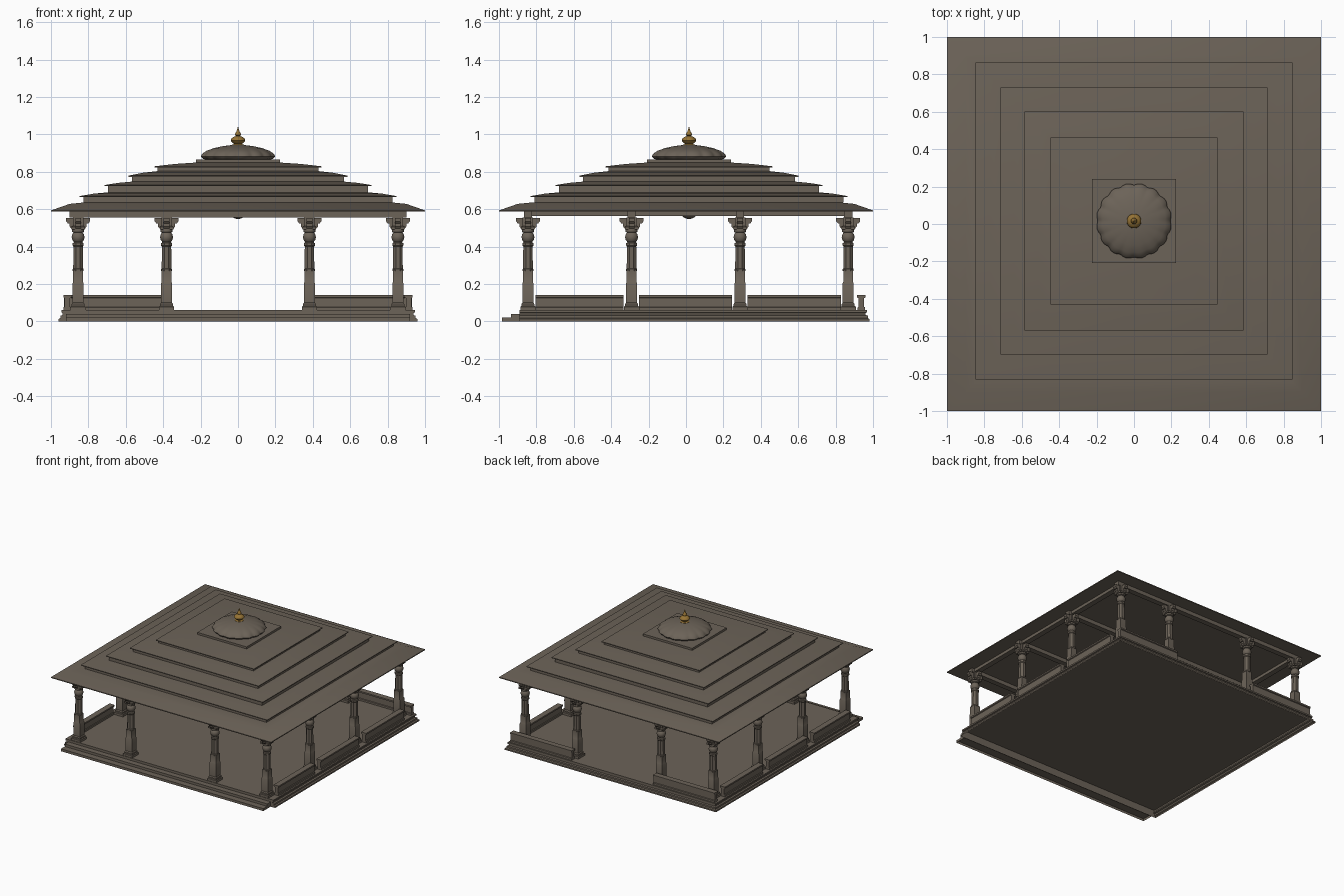
import bpy, bmesh, math
from mathutils import Matrix

if "Cube" in bpy.data.objects:
    bpy.data.objects.remove(bpy.data.objects["Cube"])

CY = 0.016  # the pavilion body sits slightly behind the middle


def material(name, rgb):
    m = bpy.data.materials.new(name)
    m.diffuse_color = (*rgb, 1)
    m.use_nodes = True
    m.node_tree.nodes["Principled BSDF"].inputs["Base Color"].default_value = m.diffuse_color
    return m


STONE = material("brown_stone", (0.150, 0.125, 0.098))
GOLD = material("gold", (0.30, 0.17, 0.035))


def rings(bm, profile, sides, lobes=0, depth=0.0):
    """Stack rings of (radius, z); radius is half width when sides == 4."""
    k = 1 / math.cos(math.pi / sides) if sides <= 8 else 1
    rmax = max(r for r, z in profile)
    loops = []
    for r, z in profile:
        loop = []
        for i in range(sides):
            a = 2 * math.pi * (i + 0.5) / sides
            dip = depth * (r / rmax) ** 3 * (1 - abs(math.sin(a * lobes / 2)))
            rr = r * k * (1 - dip)
            loop.append(bm.verts.new((rr * math.cos(a), rr * math.sin(a), z)))
        loops.append(loop)
    for lo, hi in zip(loops, loops[1:]):
        for i in range(sides):
            j = (i + 1) % sides
            bm.faces.new((lo[i], lo[j], hi[j], hi[i]))
    bm.faces.new(loops[0][::-1])
    bm.faces.new(loops[-1])


def box(bm, x0, x1, y0, y1, z0, z1):
    m = Matrix.Translation(((x0 + x1) / 2, (y0 + y1) / 2, (z0 + z1) / 2))
    bmesh.ops.create_cube(bm, size=1, matrix=m @ Matrix.Diagonal((x1 - x0, y1 - y0, z1 - z0, 1)))


def open_bottom(bm):
    """Remove the faces that rest on the ground."""
    low = [f for f in bm.faces if all(v.co.z < 0.001 for v in f.verts)]
    bmesh.ops.recalc_face_normals(bm, faces=bm.faces)
    bmesh.ops.delete(bm, geom=low, context='FACES_ONLY')


def prism(bm, outline, length, matrix):
    """Extrude a closed (u, z) outline along local y, centred."""
    f = bm.faces.new([bm.verts.new((u, -length / 2, z)) for u, z in outline])
    ext = bmesh.ops.extrude_face_region(bm, geom=[f])["geom"]
    top = [v for v in ext if isinstance(v, bmesh.types.BMVert)]
    bmesh.ops.translate(bm, vec=(0, length, 0), verts=top)
    base = [v for v in bm.verts if v.is_valid and v not in top][-len(outline):]
    bmesh.ops.transform(bm, matrix=matrix, verts=base + top)


def to_mesh(name, bm, mat, angle=0, closed=True):
    if closed:
        bmesh.ops.recalc_face_normals(bm, faces=bm.faces)
    me = bpy.data.meshes.new(name)
    bm.to_mesh(me)
    bm.free()
    me.materials.append(mat)
    if angle:
        me.shade_smooth()
        me.set_sharp_from_angle(angle=math.radians(angle))
    return me


def place(name, me, loc=(0, 0, 0)):
    ob = bpy.data.objects.new(name, me)
    ob.location = loc
    bpy.context.collection.objects.link(ob)
    return ob


# moulded hollow plinth, shortened at the front to leave room for the steps
bm = bmesh.new()
rings(bm, [(0.96, 0), (0.96, 0.012), (0.95, 0.017), (0.95, 0.03), (0.938, 0.034),
           (0.938, 0.045), (0.945, 0.048), (0.945, 0.06)], 4)
for v in bm.verts:
    v.co.y = v.co.y + 0.022 if v.co.y > 0 else -0.89
open_bottom(bm)
place("plinth", to_mesh("plinth", bm, STONE, closed=False))

# front steps, a little narrower than the plinth
bm = bmesh.new()
box(bm, -0.92, 0.92, -0.985, -0.89, 0, 0.02)
box(bm, -0.92, 0.92, -0.935, -0.89, 0.02, 0.04)
open_bottom(bm)
place("front_steps", to_mesh("front_steps", bm, STONE, closed=False))

# column with base, square and octagonal shaft, ball neck and bracket capital
bm = bmesh.new()
rings(bm, [(0.041, 0.06), (0.041, 0.078), (0.035, 0.082), (0.035, 0.092), (0.029, 0.10),
           (0.029, 0.205), (0.026, 0.21), (0.026, 0.275)], 4)
rings(bm, [(0.029, 0.27), (0.029, 0.28), (0.026, 0.283), (0.025, 0.40), (0.029, 0.405),
           (0.029, 0.418), (0.023, 0.422), (0.023, 0.43)], 8)
rings(bm, [(0.023, 0.425), (0.031, 0.434), (0.035, 0.45), (0.031, 0.466), (0.024, 0.474),
           (0.032, 0.478), (0.032, 0.49), (0.025, 0.495)], 20)
rings(bm, [(0.036, 0.49), (0.036, 0.505), (0.028, 0.51), (0.028, 0.556)], 4)
half = [(0.064, 0.553), (0.064, 0.535), (0.055, 0.524), (0.046, 0.524), (0.046, 0.508),
        (0.038, 0.497), (0.02, 0.497)]
bracket = half + [(-u, z) for u, z in reversed(half)]
for turn in (0, math.pi / 2):
    prism(bm, bracket, 0.03, Matrix.Rotation(turn, 4, 'Z'))
column = to_mesh("column", bm, STONE, 35)

XS = (-0.855, -0.382, 0.382, 0.855)
YS = (-0.845, -0.291, 0.289, 0.867)
for x in XS:
    for y in YS:
        if abs(x) > 0.8 or abs(y) > 0.8:
            place("column", column, (x, y, 0))

# beams: one across each column row, and one along each side
bm = bmesh.new()
for y in YS:
    box(bm, -0.90, 0.90, y - 0.022, y + 0.022, 0.555, 0.59)
for x in (XS[0], XS[-1]):
    box(bm, x - 0.022, x + 0.022, YS[0], YS[-1], 0.562, 0.589)
place("beams", to_mesh("beams", bm, STONE))

# parapets: cap, panel and foot in one section
section = [(-0.017, 0.06), (0.023, 0.06), (0.023, 0.075), (0.017, 0.078), (0.017, 0.124),
           (0.024, 0.128), (0.024, 0.14), (-0.022, 0.14), (-0.022, 0.128), (-0.012, 0.124),
           (-0.012, 0.078), (-0.017, 0.075)]


def parapet(name, mid, length, at, angle):
    bm = bmesh.new()
    c, s = math.cos(angle), math.sin(angle)
    loc = Matrix.Translation((at * c - mid * s, at * s + mid * c, 0))
    prism(bm, section, length, loc @ Matrix.Rotation(angle, 4, 'Z'))
    place(name, to_mesh(name, bm, STONE))


for y0, y1 in ((-0.805, -0.333), (-0.25, 0.247), (0.33, 0.828)):
    parapet("right_parapet", (y0 + y1) / 2, y1 - y0, 0.91, 0)
    parapet("left_parapet", -(y0 + y1) / 2, y1 - y0, 0.91, math.pi)
for side in (-1, 1):
    parapet("back_parapet", side * 0.65, 0.56, 0.935, math.pi / 2)

# wide eave
bm = bmesh.new()
rings(bm, [(1.0, 0.586), (1.0, 0.593), (0.90, 0.628), (0.82, 0.636)], 4)
place("eave", to_mesh("eave", bm, STONE, 40))

# stepped roof as one shell: each tier is a wall, an overhanging lip and a gentle slope
profile = []
for wall, z0, lip, z1, inner, z2 in (
        (0.825, 0.634, 0.847, 0.664, 0.695, 0.690),
        (0.695, 0.690, 0.713, 0.723, 0.568, 0.747),
        (0.568, 0.747, 0.585, 0.773, 0.431, 0.803),
        (0.431, 0.803, 0.446, 0.823, 0.224, 0.849)):
    mid = lip + (inner - lip) * 0.5
    profile += [(wall, z0 + 0.0005), (wall, z1), (lip, z1), (lip, z1 + 0.006),
                (mid, z1 + (z2 - z1) * 0.72), (inner, z2)]
profile += [(0.224, 0.866)]
bm = bmesh.new()
rings(bm, profile, 4)
place("stepped_roof", to_mesh("stepped_roof", bm, STONE, 40), (0, CY, 0))

# scalloped dome
bm = bmesh.new()
rings(bm, [(0.165, 0.862), (0.192, 0.87), (0.202, 0.882), (0.194, 0.896), (0.17, 0.912),
           (0.13, 0.926), (0.085, 0.936), (0.04, 0.942), (0.015, 0.943)], 128, 16, 0.05)
place("dome", to_mesh("dome", bm, STONE, 50), (0, CY, 0))

# gold finial
bm = bmesh.new()
rings(bm, [(0.034, 0.938), (0.034, 0.944), (0.02, 0.948), (0.03, 0.955), (0.039, 0.966),
           (0.037, 0.976), (0.024, 0.986), (0.010, 0.991), (0.017, 0.996), (0.017, 1.001),
           (0.010, 1.012), (0.005, 1.026), (0.001, 1.041)], 24)
place("finial", to_mesh("finial", bm, GOLD, 50), (0, CY, 0))

# ceiling boss
bm = bmesh.new()
rings(bm, [(0.008, 0.548), (0.022, 0.552), (0.034, 0.56), (0.044, 0.572), (0.05, 0.588)], 24)
place("ceiling_boss", to_mesh("ceiling_boss", bm, STONE, 50), (0, CY, 0))
